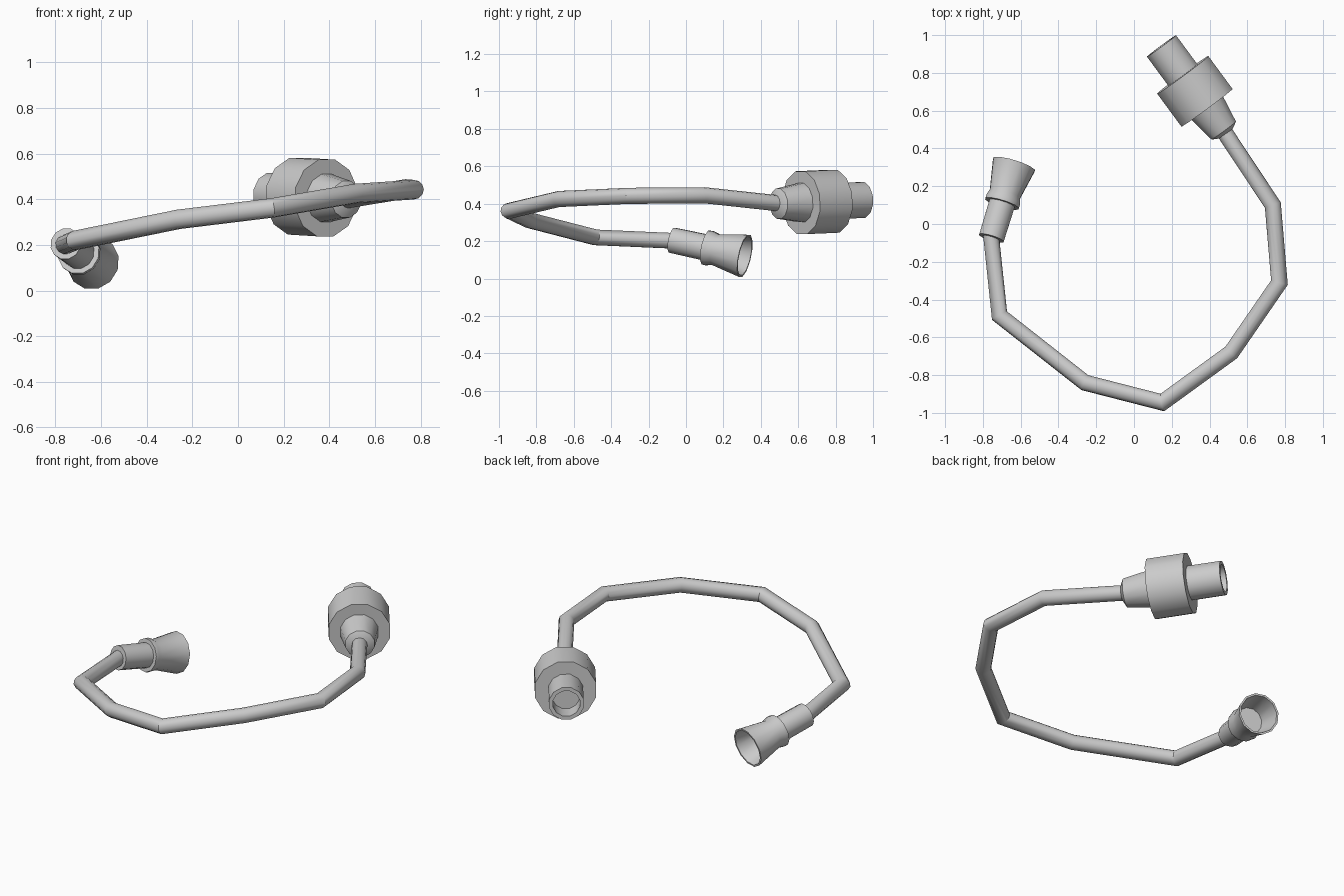
import bpy, bmesh, math
from mathutils import Vector

if "Cube" in bpy.data.objects:
    bpy.data.objects.remove(bpy.data.objects["Cube"])

SIDES = 12


def finish(name, bm):
    bmesh.ops.recalc_face_normals(bm, faces=bm.faces)
    me = bpy.data.meshes.new(name)
    bm.to_mesh(me)
    bm.free()
    ob = bpy.data.objects.new(name, me)
    bpy.context.collection.objects.link(ob)
    bpy.ops.object.select_all(action='DESELECT')
    ob.select_set(True)
    bpy.context.view_layer.objects.active = ob
    bpy.ops.object.shade_smooth_by_angle(angle=math.radians(32))
    return ob


def skin(bm, rings):
    # joins successive rings and caps both ends
    for a, b in zip(rings, rings[1:]):
        for i in range(SIDES):
            j = (i + 1) % SIDES
            bm.faces.new((a[i], a[j], b[j], b[i]))
    bm.faces.new(rings[0][::-1])
    bm.faces.new(rings[-1])


def circle(centre, axis, r, phase=0.5):
    side = axis.cross(Vector((0, 0, 1))).normalized()
    up = side.cross(axis).normalized()
    for i in range(SIDES):
        a = 2 * math.pi * (i + phase) / SIDES
        yield centre + r * (math.cos(a) * side + math.sin(a) * up)


def lathe(name, start, end, profile):
    # profile: (distance along axis, radius) from cable side to open end
    start, end = Vector(start), Vector(end)
    axis = (end - start).normalized()
    bm = bmesh.new()
    skin(bm, [[bm.verts.new(p) for p in circle(start + axis * d, axis, r)]
              for d, r in profile])
    return finish(name, bm)


def tube(name, points, r):
    # mitred sweep: each ring slides along its segment to the bisecting plane
    pts = [Vector(p) for p in points]
    bm = bmesh.new()
    d = (pts[1] - pts[0]).normalized()
    ring = list(circle(pts[0], d, r, 0))
    rings = [[bm.verts.new(p) for p in ring]]
    for k in range(1, len(pts)):
        d = (pts[k] - pts[k - 1]).normalized()
        nxt = (pts[k + 1] - pts[k]).normalized() if k + 1 < len(pts) else d
        n = (d + nxt).normalized()
        ring = [p + d * ((pts[k] - p).dot(n) / d.dot(n)) for p in ring]
        rings.append([bm.verts.new(p) for p in ring])
    skin(bm, rings)
    return finish(name, bm)


# bent cable, ends tucked inside the connectors
tube("cable", [
    (0.43, 0.56, 0.395), (0.735, 0.10, 0.445), (0.77, -0.31, 0.442),
    (0.515, -0.68, 0.425), (0.15, -0.945, 0.362), (-0.26, -0.84, 0.312),
    (-0.712, -0.485, 0.22), (-0.76, -0.03, 0.20)], 0.043)

# large connector: strain relief cone, thick collar, hollow plug
lathe("large_connector", (0.475, 0.495, 0.40), (0.145, 0.943, 0.42), [
    (-0.02, 0.045), (0.0, 0.083), (0.15, 0.108), (0.15, 0.174), (0.366, 0.174),
    (0.366, 0.099), (0.556, 0.099), (0.556, 0.077), (0.45, 0.077)])

# small connector: sleeve, ridge, flared hollow bell
lathe("small_connector", (-0.755, -0.075, 0.205), (-0.635, 0.315, 0.121), [
    (0.0, 0.070), (0.195, 0.072), (0.195, 0.095), (0.215, 0.096),
    (0.25, 0.086), (0.416, 0.119), (0.416, 0.108), (0.27, 0.078)])
